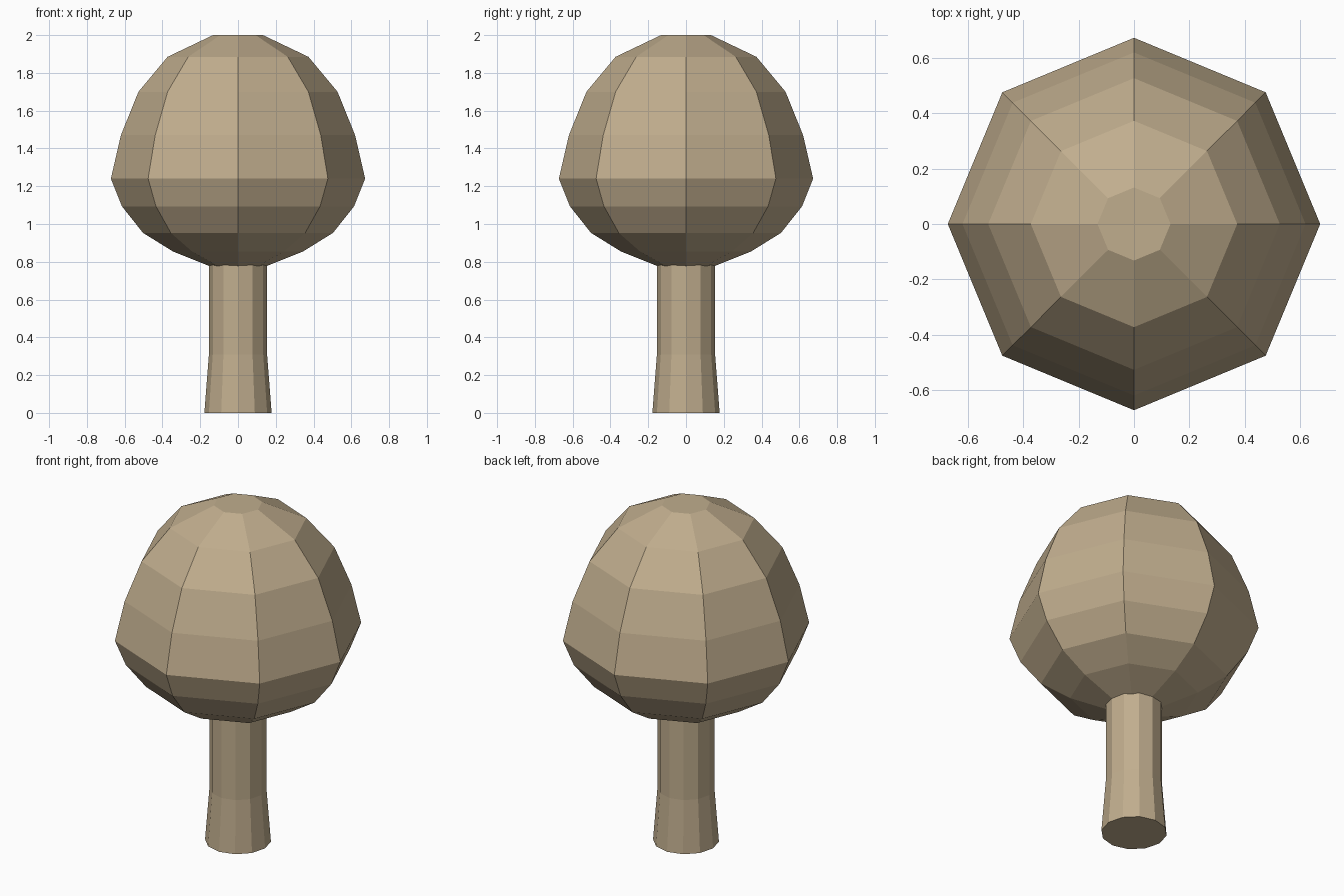
import bpy
import bmesh
from math import cos, sin, tau

cube = bpy.data.objects.get("Cube")
if cube:
    bpy.data.objects.remove(cube, do_unlink=True)


def make_material(name, color):
    mat = bpy.data.materials.new(name)
    mat.use_nodes = True
    mat.diffuse_color = color
    mat.node_tree.nodes["Principled BSDF"].inputs["Base Color"].default_value = color
    return mat


def lathe(name, profile, sides, mat):
    """Flat-shaded, capped solid from (radius, height) rings, bottom to top."""
    bm = bmesh.new()
    rings = [[bm.verts.new((r * cos(tau * i / sides), r * sin(tau * i / sides), z))
              for i in range(sides)] for r, z in profile]
    for low, high in zip(rings, rings[1:]):
        for i in range(sides):
            j = (i + 1) % sides
            bm.faces.new((low[i], low[j], high[j], high[i]))
    bm.faces.new(rings[0][::-1])
    bm.faces.new(rings[-1])
    mesh = bpy.data.meshes.new(name)
    bm.to_mesh(mesh)
    bm.free()
    mesh.materials.append(mat)
    obj = bpy.data.objects.new(name, mesh)
    bpy.context.collection.objects.link(obj)
    return obj


tan = make_material("tan", (0.53, 0.42, 0.27, 1))

# Trunk: flared foot, straight shaft reaching just into the crown
lathe("trunk", [(0.178, 0), (0.154, 0.31), (0.154, 0.82)], 12, tan)

# Crown: faceted rounded foliage, widest below the middle
crown_profile = [(0.145, 0.775), (0.345, 0.855), (0.503, 0.953),
                 (0.614, 1.093), (0.673, 1.24), (0.62, 1.47),
                 (0.527, 1.7), (0.373, 1.885), (0.132, 2.0)]
lathe("crown", crown_profile, 8, tan)
